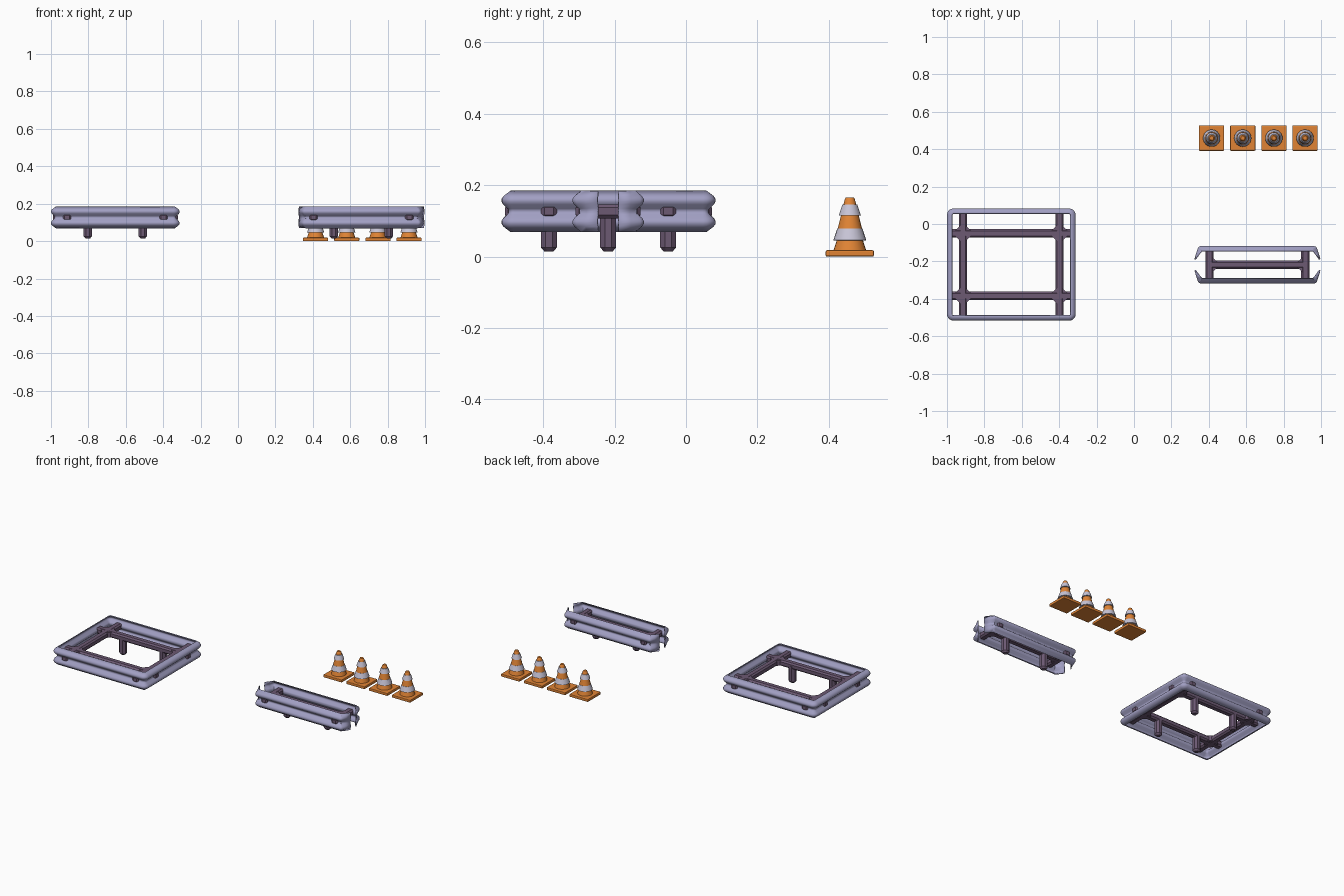
import bpy, bmesh, math
from mathutils import Vector

if "Cube" in bpy.data.objects:
    bpy.data.objects.remove(bpy.data.objects["Cube"])


def material(name, col):
    m = bpy.data.materials.new(name)
    m.diffuse_color = (*col, 1)
    m.use_nodes = True
    m.node_tree.nodes["Principled BSDF"].inputs["Base Color"].default_value = m.diffuse_color
    return m


STEEL = material("rail_steel", (0.36, 0.35, 0.55))
DARK = material("dark_beam", (0.15, 0.10, 0.17))
ORANGE = material("orange", (0.75, 0.23, 0.035))
PALE = material("pale_band", (0.58, 0.56, 0.68))
ZC = 0.127  # rail centre height


def finish(name, bm, mats, smooth=None):
    bmesh.ops.recalc_face_normals(bm, faces=bm.faces)
    me = bpy.data.meshes.new(name)
    bm.to_mesh(me)
    bm.free()
    ob = bpy.data.objects.new(name, me)
    bpy.context.collection.objects.link(ob)
    for m in mats:
        me.materials.append(m)
    if smooth:
        bpy.ops.object.select_all(action='DESELECT')
        bpy.context.view_layer.objects.active = ob
        ob.select_set(True)
        bpy.ops.object.shade_smooth_by_angle(angle=math.radians(smooth))
    return ob


def box(name, centre, size, mat, bevel, segments=1):
    bm = bmesh.new()
    bmesh.ops.create_cube(bm, size=1)
    for v in bm.verts:
        v.co = Vector(centre) + Vector(a * b for a, b in zip(v.co, size))
    bmesh.ops.bevel(bm, geom=bm.edges[:], offset=bevel, segments=segments,
                    profile=0.5, affect='EDGES')
    return finish(name, bm, [mat])


def prism(name, pts, z0, z1, mat):
    bm = bmesh.new()
    f = bm.faces.new([bm.verts.new((x, y, z0)) for x, y in pts])
    top = bmesh.ops.extrude_face_region(bm, geom=[f])
    for v in top['geom']:
        if isinstance(v, bmesh.types.BMVert):
            v.co.z = z1
    return finish(name, bm, [mat])


# Corrugated rail section: (depth inward, height from centre)
HALF = [(0.028, 0.056), (0.008, 0.041), (0.003, 0.034), (0.003, 0.028),
        (0.007, 0.021), (0.020, 0.009), (0.023, 0.004)]
SECTION = HALF + [(d, -z) for d, z in reversed(HALF)]


def rail(name, path, closed):
    """Sweep the section along a clockwise path of (x, y, depth factor)."""
    bm = bmesh.new()
    n = len(path)
    rows = []
    for i, (x, y, f) in enumerate(path):
        p = Vector((x, y))
        a = path[i - 1] if closed or i else path[i]
        b = path[(i + 1) % n] if closed or i < n - 1 else path[i]
        t0, t1 = p - Vector(a[:2]), Vector(b[:2]) - p
        t = ((t0.normalized() if t0.length else Vector((0, 0)))
             + (t1.normalized() if t1.length else Vector((0, 0)))).normalized()
        inward = Vector((t.y, -t.x))
        rows.append([bm.verts.new((*(p + inward * (0.003 + (d - 0.003) * f)), ZC + z))
                     for d, z in SECTION])
    for i in range(n if closed else n - 1):
        r, s = rows[i], rows[(i + 1) % n]
        for j in range(len(SECTION) - 1):
            bm.faces.new((r[j], r[j + 1], s[j + 1], s[j]))
    ob = finish(name, bm, [STEEL], 40)
    mod = ob.modifiers.new("sheet", 'SOLIDIFY')
    mod.thickness = 0.006
    mod.offset = 0
    return ob


def leg(name, x, y):
    bm = bmesh.new()
    rot = math.pi / 8
    rings = []
    for z, r in ((0.015, 0.013), (0.026, 0.0225), (ZC, 0.0225)):
        rings.append([bm.verts.new((x + r / math.cos(rot) * math.cos(rot + k * math.pi / 4),
                                    y + r / math.cos(rot) * math.sin(rot + k * math.pi / 4), z))
                      for k in range(8)])
    for a, b in zip(rings, rings[1:]):
        for k in range(8):
            bm.faces.new((a[k], a[(k + 1) % 8], b[(k + 1) % 8], b[k]))
    bm.faces.new(rings[0])
    bm.faces.new(rings[-1])
    finish(name, bm, [DARK])


W, H, Q, Z0, Z1 = 0.044, 0.039, 0.056, 0.111, 0.145

# Wide rail frame: closed rounded rectangle
cx, cy, hx, hy, rad = -0.656, -0.217, 0.344, 0.30, 0.035
loop = []
for sx, sy, start in ((1, 1, 90), (1, -1, 0), (-1, -1, -90), (-1, 1, 180)):
    for k in range(6):
        a = math.radians(start - k * 18)
        loop.append((cx + sx * (hx - rad) + rad * math.cos(a),
                     cy + sy * (hy - rad) + rad * math.sin(a), 1))
rail("wide_frame_rail", loop, True)
for s in (-1, 1):
    box("wide_frame_long_beam", (cx, cy + s * 0.167, ZC), (0.668, W, H), DARK, 0.009)
    box("wide_frame_cross_beam", (cx + s * 0.258, cy, ZC), (W, 0.58, H), DARK, 0.009)
    for t in (-1, 1):
        leg("wide_frame_leg", cx + t * 0.147, cy + s * 0.167)
        px, py = cx + t * 0.258, cy + s * 0.167
        prism("wide_frame_gusset", [(px + Q, py), (px, py + Q), (px - Q, py), (px, py - Q)],
              Z0, Z1, DARK)

# Narrow barrier: two rails with flattened, turned-in ends
cx, cy = 0.66, -0.218
end = [(0.304, 0.10, 1), (0.312, 0.097, 1), (0.318, 0.090, 1), (0.327, 0.064, 0.6),
       (0.337, 0.030, 0.1)]
half_path = [(-x, y, f) for x, y, f in reversed(end)] + end
for s, name in ((1, "back_barrier_rail"), (-1, "front_barrier_rail")):
    rail(name, [(cx + s * x, cy + s * y, f) for x, y, f in half_path], False)
box("barrier_centre_beam", (cx, cy, ZC), (0.516, W, H), DARK, 0.009)
for s in (-1, 1):
    px = cx + s * 0.256
    box("barrier_cross_beam", (px, cy, ZC), (W, 0.182, H), DARK, 0.009)
    prism("barrier_gusset", [(px, cy + Q), (px - s * Q, cy), (px, cy - Q)], Z0, Z1, DARK)
    leg("barrier_leg", cx + s * 0.147, cy)

# Traffic cones: (radius, height, colour index of the segment above)
PROFILE = [(0.047, 0.014, 0), (0.037, 0.045, 1), (0.046, 0.046, 1), (0.035, 0.079, 1),
           (0.034, 0.079, 0), (0.025, 0.115, 1), (0.031, 0.116, 1), (0.021, 0.146, 1),
           (0.018, 0.146, 0), (0.014, 0.161, 0), (0.011, 0.166, 0)]


def cone(x, y):
    box("cone_base", (x, y, 0.009), (0.135, 0.135, 0.018), ORANGE, 0.004, 2)
    bm = bmesh.new()
    n = 24
    rings = [[bm.verts.new((x + r * math.cos(k * math.tau / n),
                            y + r * math.sin(k * math.tau / n), z)) for k in range(n)]
             for r, z, _ in PROFILE]
    for i in range(len(rings) - 1):
        for k in range(n):
            f = bm.faces.new((rings[i][k], rings[i][(k + 1) % n],
                              rings[i + 1][(k + 1) % n], rings[i + 1][k]))
            f.material_index = PROFILE[i][2]
    bm.faces.new(rings[-1])
    bm.faces.new(rings[0])
    finish("cone_body", bm, [ORANGE, PALE], 35)


for i in range(4):
    cone(0.415 + i * 0.1665, 0.459)
